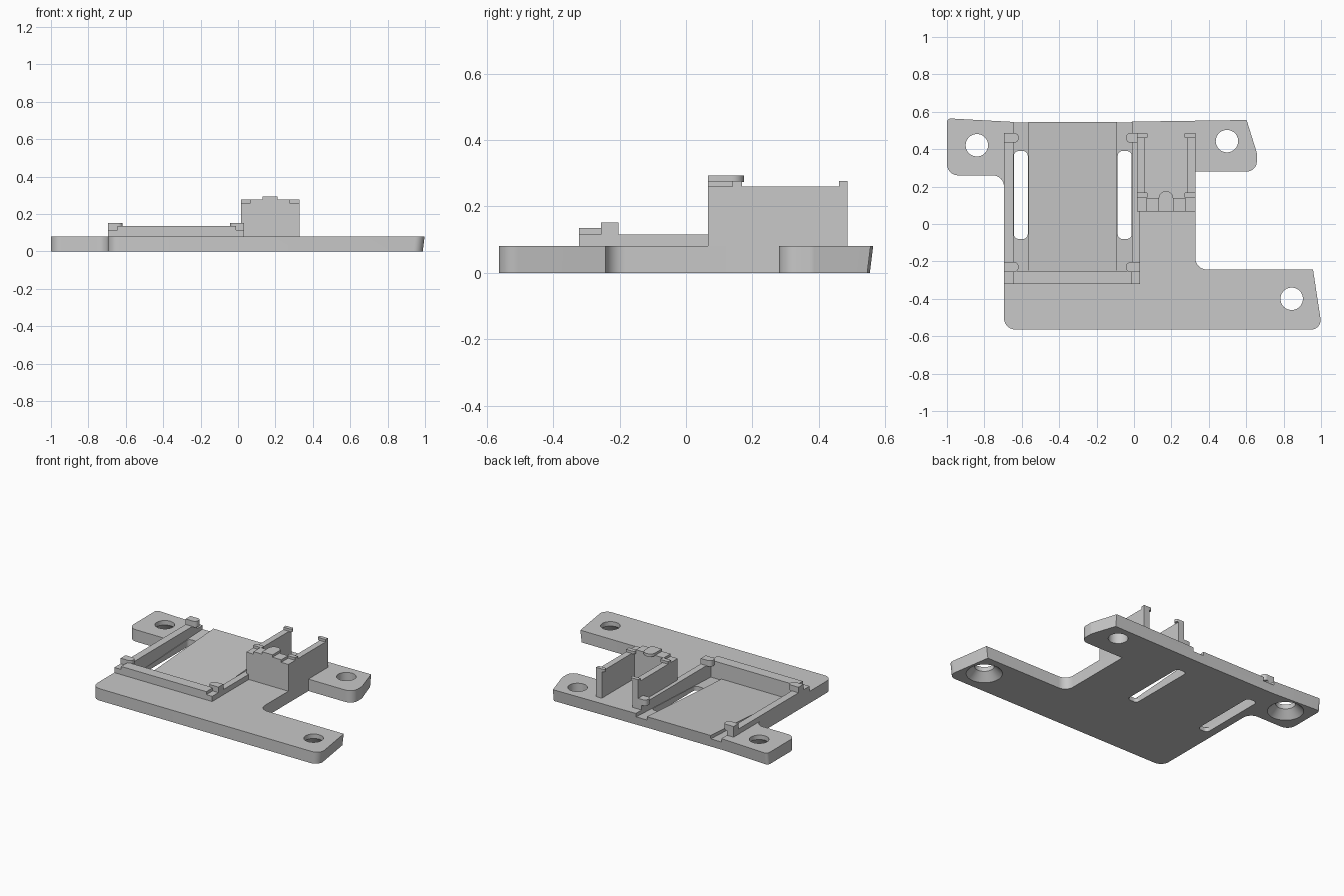
import bpy, bmesh, math
from mathutils import Vector, Matrix

cube = bpy.data.objects.get("Cube")
if cube:
    bpy.data.objects.remove(cube, do_unlink=True)

grey = bpy.data.materials.new("plain grey")
grey.use_nodes = True
GREY = (0.58, 0.58, 0.58, 1)
grey.diffuse_color = GREY
grey.node_tree.nodes["Principled BSDF"].inputs["Base Color"].default_value = GREY


def finish(name, bm):
    bmesh.ops.recalc_face_normals(bm, faces=bm.faces)
    mesh = bpy.data.meshes.new(name)
    bm.to_mesh(mesh)
    bm.free()
    mesh.materials.append(grey)
    ob = bpy.data.objects.new(name, mesh)
    bpy.context.collection.objects.link(ob)
    return ob


def rounded(corners, steps=8):
    """Outline from (x, y, radius) corners, each rounded by a tangent arc."""
    pts = []
    for i, (x, y, r) in enumerate(corners):
        p = Vector((x, y))
        if r == 0:
            pts.append(p)
            continue
        a = (Vector(corners[i - 1][:2]) - p).normalized()
        b = (Vector(corners[(i + 1) % len(corners)][:2]) - p).normalized()
        half = a.angle(b) / 2
        centre = p + (a + b).normalized() * r / math.sin(half)
        start = p + a * r / math.tan(half) - centre
        end = p + b * r / math.tan(half) - centre
        turn = math.atan2(start.x * end.y - start.y * end.x, start.dot(end))
        pts += [centre + Matrix.Rotation(turn * k / steps, 2) @ start
                for k in range(steps + 1)]
    return pts


def prism(name, pts, z0, z1):
    bm = bmesh.new()
    low = [bm.verts.new((p[0], p[1], z0)) for p in pts]
    high = [bm.verts.new((p[0], p[1], z1)) for p in pts]
    bm.faces.new(low)
    bm.faces.new(high)
    n = len(pts)
    for i in range(n):
        j = (i + 1) % n
        bm.faces.new((low[i], low[j], high[j], high[i]))
    return finish(name, bm)


def box(name, x0, x1, y0, y1, z0, z1):
    return prism(name, [(x0, y0), (x1, y0), (x1, y1), (x0, y1)], z0, z1)


def sloped_cutter(name, x0, x1, z_front, z_back):
    """Tray pocket whose floor climbs towards the open back edge."""
    ob = box(name, x0, x1, -0.25, 0.6, z_front, 0.2)
    for v in ob.data.vertices:
        if v.co.z < 0.1 and v.co.y > 0:
            v.co.z = z_back
    return ob


def cone(name, x, y, r0, r1, z0, z1):
    bm = bmesh.new()
    bmesh.ops.create_cone(bm, cap_ends=True, segments=40, radius1=r0, radius2=r1,
                          depth=z1 - z0,
                          matrix=Matrix.Translation((x, y, (z0 + z1) / 2)))
    return finish(name, bm)


def cut(target, cutter):
    cutter.hide_render = True
    mod = target.modifiers.new("cut", 'BOOLEAN')
    mod.operation = 'DIFFERENCE'
    mod.solver = 'EXACT'
    mod.object = cutter
    bpy.context.view_layer.objects.active = target
    bpy.ops.object.modifier_apply(modifier=mod.name)
    bpy.data.objects.remove(cutter, do_unlink=True)


TOP = 0.08
WALL = 0.26
LIP = 0.277

# Base plate with three mounting arms
outline = rounded([
    (-1, 0.565, 0.02), (-0.65, 0.546, 0), (-0.09, 0.546, 0), (0.602, 0.556, 0),
    (0.657, 0.38, 0.05), (0.657, 0.28, 0.055), (0.328, 0.28, 0),
    (0.328, -0.243, 0.06), (0.957, -0.243, 0), (1.006, -0.564, 0.05),
    (-0.695, -0.564, 0.06), (-0.695, 0.26, 0.06), (-1, 0.26, 0.06)])
plate = prism("base_plate", outline, 0, TOP)

# Drafted back edge and slanted arm end
for v in plate.data.vertices:
    if v.co.z < 0.01:
        if v.co.y > 0.5:
            v.co.y -= 0.01
        if v.co.x > 0.9:
            v.co.x -= 0.01

# Sloping tray floor, side channels and cable slots
cut(plate, sloped_cutter("tray_cutter", -0.645, -0.01, 0.028, 0.083))
for x in (-0.605, -0.05):
    cut(plate, sloped_cutter("channel_cutter", x - 0.04, x + 0.04, 0.02, 0.058))
    w = 0.037
    slot = rounded([(x - w, -0.08, 0.025), (x + w, -0.08, 0.025),
                    (x + w, 0.39, 0.025), (x - w, 0.39, 0.025)])
    cut(plate, prism("slot_cutter", slot, -0.1, 0.2))

# Screw holes, two of them countersunk from below
for x, y, sunk in ((-0.84, 0.421, True), (0.843, -0.4, True), (0.497, 0.443, False)):
    cut(plate, cone("hole_cutter", x, y, 0.06, 0.06, -0.1, 0.2))
    if sunk:
        cut(plate, cone("sink_cutter", x, y, 0.12, 0.06, -0.01, 0.05))

# Tray rails and front stop
box("left_tray_rail", -0.695, -0.645, -0.322, 0.487, TOP - 0.01, 0.115)
box("right_tray_rail", -0.01, 0.033, -0.322, 0.487, TOP - 0.01, 0.115)
box("tray_front_stop", -0.645, -0.01, -0.322, -0.25, TOP - 0.01, 0.135)

# Retaining tabs with rounded inner ends
for y in (-0.256, 0.435):
    for side, outer, inner in (("left", -0.695, -0.617), ("right", 0.033, -0.043)):
        tab = rounded([(outer, y, 0), (inner, y, 0.024),
                       (inner, y + 0.052, 0.024), (outer, y + 0.052, 0)])
        prism(side + "_tray_tab", tab, 0.112, 0.152)

# Holder: front wall with raised middle, side walls and small lips
box("holder_front_wall", 0.015, 0.328, 0.067, 0.14, TOP - 0.01, WALL)
box("holder_wall_riser", 0.068, 0.275, 0.067, 0.14, WALL - 0.002, LIP)
for side, outer, d in (("left", 0.015, 1), ("right", 0.328, -1)):
    x0, x1 = sorted((outer, outer + d * 0.042))
    box(side + "_holder_wall", x0, x1, 0.135, 0.487, TOP - 0.01, WALL)
    for y0, y1 in ((0.14, 0.169), (0.461, 0.487)):
        lip = rounded([(outer, y0, 0), (outer + d * 0.06, y0, 0.01),
                       (outer + d * 0.06, y1, 0.01), (outer, y1, 0)], 4)
        prism(side + "_holder_lip", lip, WALL - 0.002, LIP)

# Rounded centre catch on the front wall
catch = rounded([(0.132, 0.067, 0), (0.21, 0.067, 0),
                 (0.21, 0.175, 0.037), (0.132, 0.175, 0.037)])
prism("holder_catch", catch, LIP - 0.003, 0.293)

# Smooth the arcs, keep hard edges
bpy.ops.object.select_all(action='DESELECT')
for ob in bpy.context.collection.objects:
    if ob.type == 'MESH' and grey.name in ob.data.materials:
        ob.select_set(True)
bpy.context.view_layer.objects.active = plate
bpy.ops.object.shade_smooth_by_angle(angle=math.radians(30))
